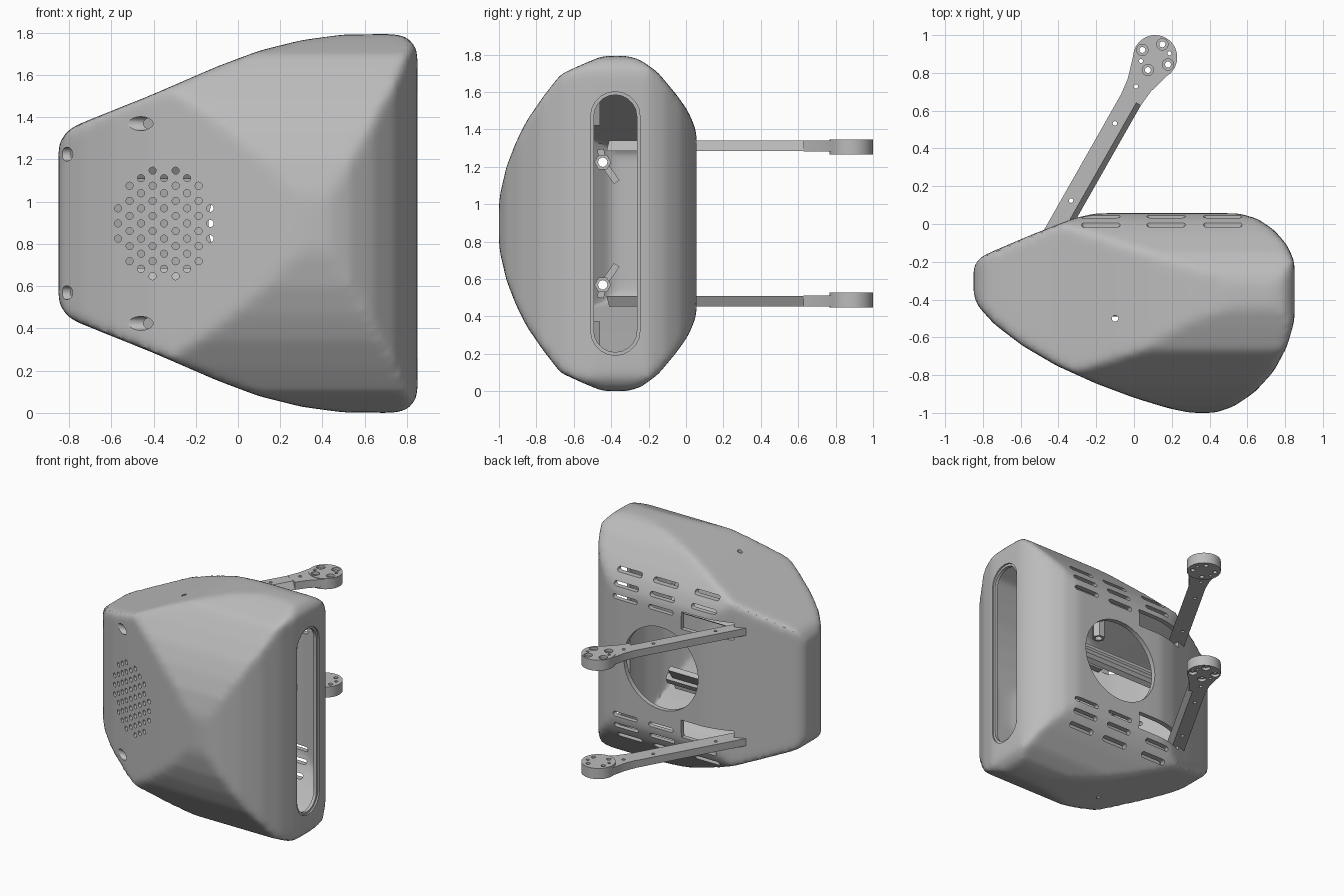
import bpy, bmesh
from math import pi, sin, cos, radians
from mathutils import Matrix

cube = bpy.data.objects.get("Cube")
if cube:
    bpy.data.objects.remove(cube, do_unlink=True)

HEIGHT = 1.794
MID = HEIGHT / 2

grey = bpy.data.materials.new("plain grey")
grey.use_nodes = True
grey.diffuse_color = (0.5, 0.5, 0.5, 1)
grey.node_tree.nodes["Principled BSDF"].inputs["Base Color"].default_value = (0.5, 0.5, 0.5, 1)


# ---------- helpers ----------
def circle(a, b, r, n=24):
    return [(a + r * cos(2 * pi * i / n), b + r * sin(2 * pi * i / n)) for i in range(n)]


def stadium(a, b, half, r, upright=False, n=10):
    pts = []
    for side in (0, 1):
        for i in range(n + 1):
            t = -pi / 2 + pi * i / n + side * pi
            u, v = half * (1 - 2 * side) + r * cos(t), r * sin(t)
            pts.append((a - v, b + u) if upright else (a + u, b + v))
    return pts


def rect(a0, a1, b0, b1):
    return [(a0, b0), (a1, b0), (a1, b1), (a0, b1)]


def mirrored(pts):
    return pts + [(a, HEIGHT - b) for a, b in reversed(pts)]


def flip(pts):
    return [(a, HEIGHT - b) for a, b in pts]


def prisms(name, specs):
    """One object made of extruded outlines: (points, axis, low, high)."""
    bm = bmesh.new()
    for pts, axis, low, high in specs:
        rings = []
        for h in (low, high):
            ring = []
            for p in pts:
                co = list(p)
                co.insert(axis, h)
                ring.append(bm.verts.new(co))
            rings.append(ring)
            bm.faces.new(ring)
        n = len(pts)
        for i in range(n):
            j = (i + 1) % n
            bm.faces.new((rings[0][i], rings[0][j], rings[1][j], rings[1][i]))
    bmesh.ops.recalc_face_normals(bm, faces=bm.faces)
    mesh = bpy.data.meshes.new(name)
    bm.to_mesh(mesh)
    bm.free()
    mesh.materials.append(grey)
    ob = bpy.data.objects.new(name, mesh)
    bpy.context.collection.objects.link(ob)
    return ob


def modify(ob, kind, **settings):
    mod = ob.modifiers.new(kind, kind)
    for key, value in settings.items():
        setattr(mod, key, value)
    bpy.context.view_layer.objects.active = ob
    bpy.ops.object.modifier_apply(modifier=mod.name)


def combine(ob, other, operation):
    modify(ob, "BOOLEAN", operation=operation, solver="EXACT", object=other)
    bpy.data.objects.remove(other, do_unlink=True)


def smooth(ob, angle=35):
    bpy.ops.object.select_all(action="DESELECT")
    ob.select_set(True)
    bpy.context.view_layer.objects.active = ob
    bpy.ops.object.shade_smooth_by_angle(angle=radians(angle))


def mirror_copy(ob, name):
    twin = bpy.data.objects.new(name, ob.data.copy())
    bpy.context.collection.objects.link(twin)
    twin.data.transform(Matrix.Translation((0, 0, HEIGHT)) @ Matrix.Diagonal((1, 1, -1, 1)))
    twin.data.flip_normals()


# ---------- shell: three crossed outlines, softened and hollowed ----------
plan = [(-0.85, -0.23), (-0.85, -0.37), (-0.83, -0.43), (-0.74, -0.53), (-0.59, -0.645),
        (-0.41, -0.75), (-0.2, -0.845), (0, -0.92), (0.18, -0.975), (0.3, -1), (0.43, -1),
        (0.53, -0.965), (0.64, -0.89), (0.74, -0.78), (0.81, -0.65), (0.85, -0.51),
        (0.85, -0.2), (0.81, -0.11), (0.74, -0.03), (0.65, 0.03), (0.55, 0.057),
        (-0.2, 0.057), (-0.32, 0.03), (-0.55, -0.06), (-0.76, -0.15), (-0.82, -0.18)]
face = mirrored([(-0.86, 1.22), (-0.845, 1.28), (-0.81, 1.335), (-0.76, 1.365), (-0.4, 1.51),
                 (-0.1, 1.64), (0.1, 1.715), (0.3, 1.765), (0.5, 1.792), (0.74, 1.794),
                 (0.8, 1.78), (0.84, 1.735), (0.86, 1.66)])
flank = mirrored([(-1.005, 0.95), (-0.995, 1.05), (-0.96, 1.2), (-0.91, 1.33), (-0.85, 1.45),
                  (-0.76, 1.58), (-0.67, 1.695), (-0.55, 1.75), (-0.43, 1.8), (-0.33, 1.8),
                  (-0.24, 1.77), (-0.15, 1.705), (-0.05, 1.585), (0.01, 1.5), (0.045, 1.42),
                  (0.06, 1.36)])
shell = prisms("shell", [(plan, 2, -0.5, 2.5)])
combine(shell, prisms("face_block", [(face, 1, -2, 1)]), "INTERSECT")
combine(shell, prisms("flank_block", [(flank, 0, -2, 2)]), "INTERSECT")
modify(shell, "REMESH", mode="VOXEL", voxel_size=0.024)
modify(shell, "SMOOTH", factor=0.5, iterations=8)
modify(shell, "SOLIDIFY", thickness=0.035, offset=-1)

# ---------- openings ----------
cuts = [(stadium(-0.378, MID, 0.573, 0.115, True), 0, 0.6, 1.2),
        (circle(0.17, MID, 0.31, 48), 1, -0.15, 0.3),
        (circle(-0.1, -0.5, 0.017, 16), 2, -0.5, 2.5)]
for col in range(-4, 5):
    for row in range(-4, 5):
        dx, dz = col * 0.0545, (row + 0.5 * (col % 2)) * 0.0715
        if dx * dx + dz * dz < 0.258 ** 2:
            cuts.append((circle(-0.35 + dx, MID + dz, 0.017, 12), 1, -1.2, -0.5))
pairs = [(rect(-0.4, 0, 1.24, 1.37), 1, -0.15, 0.3),
         (circle(-0.45, 1.225, 0.033), 0, -1.2, -0.7),
         (circle(-0.72, 1.37, 0.033), 0, -1.2, -0.3)]
for z in (1.34, 1.43, 1.52):
    for x in (-0.175, 0.17, 0.47):
        if z > 1.4 or x > 0:
            pairs.append((stadium(x, z, 0.085, 0.017), 1, -0.15, 0.3))
for pts, axis, low, high in pairs:
    cuts += [(pts, axis, low, high), (flip(pts), axis, low, high)]
combine(shell, prisms("opening_cutter", cuts), "DIFFERENCE")
# stepped rim of the side slot
combine(shell, prisms("rim_cutter", [(stadium(-0.378, MID, 0.573, 0.132, True), 0, 0.838, 1.2)]),
        "DIFFERENCE")
smooth(shell)


# ---------- screw bosses and ribs inside ----------
def tube(name, a, b, axis, low, high, sides=6):
    ob = prisms(name, [(circle(a, b, 0.045, sides), axis, low, high)])
    combine(ob, prisms("bore", [(circle(a, b, 0.025, 16), axis, low - 0.1, high + 0.1)]),
            "DIFFERENCE")
    return ob


def rib(name, y, z, angle, reach):
    c, s, t = cos(radians(angle)), sin(radians(angle)), 0.018
    pts = [(y + c * r - s * w, z + s * r + c * w)
           for r, w in ((0.035, -t), (reach, -t), (reach, t), (0.035, t))]
    return prisms(name, [(pts, 0, -0.65, 0.4)])


parts = [tube("long_boss", -0.445, 1.225, 0, -0.76, 0.45),
         tube("short_boss", -0.72, 1.37, 0, -0.3, 0.05),
         tube("vertical_boss", -0.1, -0.5, 2, 1.42, 1.6),
         rib("diagonal_rib", -0.445, 1.225, -55, 0.13),
         rib("upright_rib", -0.445, 1.225, 100, 0.07)]
for part in parts:
    mirror_copy(part, "lower_" + part.name)
    part.name = "upper_" + part.name

# ---------- arms: beam, flared neck and mounting disc ----------
arm = prisms("upper_arm", [([(-0.06, 1.285), (0.06, 1.285), (0.032, 1.34), (-0.06, 1.34)],
                            1, -1.47, -0.2)])
neck = [(-0.06, -0.26), (0.06, -0.26), (0.07, -0.17), (0.105, -0.05), (-0.105, -0.05), (-0.07, -0.17)]
combine(arm, prisms("neck", [(neck, 2, 1.283, 1.341)]), "UNION")
combine(arm, prisms("disc", [(circle(0, 0, 0.117, 40), 2, 1.265, 1.345)]), "UNION")
ring = [circle(0, 0.078, 0.03), circle(0.078, 0, 0.03), circle(0, -0.078, 0.03), circle(-0.078, 0, 0.03)]
combine(arm, prisms("recess", [(pts, 2, 1.325, 1.4) for pts in ring]), "DIFFERENCE")
holes = [circle(0.078 * cos(i * pi / 2), 0.078 * sin(i * pi / 2), 0.016, 12) for i in range(4)]
holes += [circle(s * 0.055, s * 0.055, 0.011, 12) for s in (-1, 1)]
holes += [circle(-0.012, y, 0.012, 12) for y in (-0.185, -0.41, -0.88)]
combine(arm, prisms("drill", [(pts, 2, 1.2, 1.4) for pts in holes]), "DIFFERENCE")
arm.data.transform(Matrix.Translation((0.112, 0.883, 0)) @ Matrix.Rotation(radians(-29.6), 4, "Z"))
smooth(arm)
mirror_copy(arm, "lower_arm")
